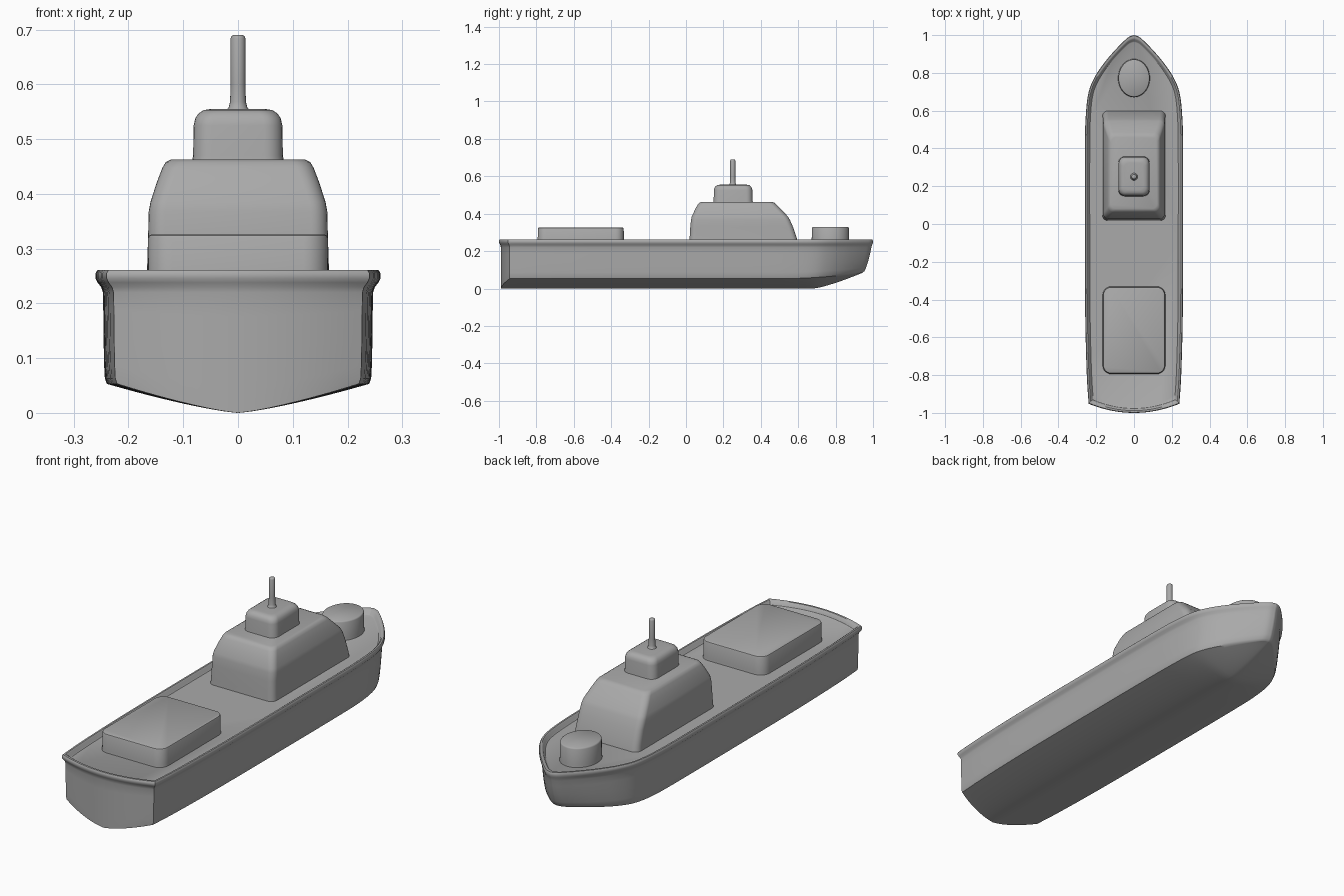
import bpy, bmesh, math

if "Cube" in bpy.data.objects:
    bpy.data.objects.remove(bpy.data.objects["Cube"])

grey = bpy.data.materials.new("ship grey")
grey.diffuse_color = (0.40, 0.40, 0.40, 1)
grey.use_nodes = True
grey.node_tree.nodes["Principled BSDF"].inputs["Base Color"].default_value = grey.diffuse_color


def finish(name, bm, angle=35):
    bmesh.ops.remove_doubles(bm, verts=bm.verts, dist=0.0004)
    bmesh.ops.recalc_face_normals(bm, faces=bm.faces)
    me = bpy.data.meshes.new(name)
    bm.to_mesh(me)
    bm.free()
    ob = bpy.data.objects.new(name, me)
    bpy.context.collection.objects.link(ob)
    me.materials.append(grey)
    bpy.ops.object.select_all(action='DESELECT')
    ob.select_set(True)
    bpy.context.view_layer.objects.active = ob
    bpy.ops.object.shade_smooth_by_angle(angle=math.radians(angle))
    return ob


def loft(bm, rings):
    rows = [[bm.verts.new(p) for p in r] for r in rings]
    n = len(rows[0])
    for a, b in zip(rows, rows[1:]):
        for i in range(n):
            k = (i + 1) % n
            bm.faces.new((a[i], a[k], b[k], b[i]))
    return rows


def block(name, rings, angle=35):
    bm = bmesh.new()
    rows = loft(bm, rings)
    bm.faces.new(rows[0])
    bm.faces.new(rows[-1])
    return finish(name, bm, angle)


def rrect(hx, y0, y1, r, z, seg=6):
    pts = []
    for cx, cy, a0 in ((hx - r, y1 - r, 0), (r - hx, y1 - r, 90),
                       (r - hx, y0 + r, 180), (hx - r, y0 + r, 270)):
        for i in range(seg + 1):
            a = math.radians(a0 + 90 * i / seg)
            pts.append((cx + r * math.cos(a), cy + r * math.sin(a), z))
    return pts


def ellipse(rx, ry, cy, z, n=40):
    return [(rx * math.cos(2 * math.pi * i / n), cy + ry * math.sin(2 * math.pi * i / n), z)
            for i in range(n)]


def spline(p, n=4):
    out = []
    for i in range(len(p) - 1):
        a, b, c, d = p[max(i - 1, 0)], p[i], p[i + 1], p[min(i + 2, len(p) - 1)]
        for s in range(n):
            t = s / n
            out.append(tuple(0.5 * (2 * b[k] + (c[k] - a[k]) * t
                       + (2 * a[k] - 5 * b[k] + 4 * c[k] - d[k]) * t * t
                       + (3 * b[k] - a[k] - 3 * c[k] + d[k]) * t ** 3) for k in (0, 1)))
    return out + [p[-1]]


# Hull plan: curved stern, then the side to the bow tip
CORNER = 8
stern = [(0.24 * i / CORNER, -1 + 0.048 * (i / CORNER) ** 2) for i in range(CORNER)]
side = spline([(0.24, -0.952), (0.25, -0.8), (0.258, -0.5), (0.26, -0.1), (0.26, 0.4),
               (0.255, 0.58), (0.24, 0.7), (0.207, 0.78), (0.16, 0.85), (0.11, 0.91),
               (0.06, 0.962), (0.028, 0.99), (0, 1.0)])
half = stern + side


def shaped(fx, tip, back):
    """Plan outline narrowed by fx, with its bow tip and stern moved."""
    return [(x * fx, y * back if y < 0 else
             (0.6 + (y - 0.6) * (tip - 0.6) / 0.4 if y > 0.6 else y)) for x, y in half]


def keel_z(y):
    return 0.085 * max(0, (y - 0.68) / 0.265) ** 1.3


def chine_z(y):
    return 0.053 + 0.032 * max(0, (y - 0.5) / 0.445) ** 2


chine = shaped(0.92, 0.945, 0.99)


def bottom_z(j, u):
    x, y = chine[j]
    w = chine[CORNER][0] if j < CORNER else max(x, 1e-6)
    return keel_z(y) + (chine_z(y) - keel_z(y)) * abs(u * x / w) ** 1.3


def ring(pts, zs):
    right = [(x, y, z) for (x, y), z in zip(pts, zs)]
    return right + [(-x, y, z) for x, y, z in right[-2:0:-1]]


N = len(half)
rings = []
# deck edge, inner rail and outer rail
for fx, tip, back, z in ((0.90, 0.962, 0.972, 0.240), (0.915, 0.968, 0.977, 0.243),
                         (0.935, 0.977, 0.983, 0.257), (0.955, 0.986, 0.988, 0.261),
                         (0.985, 0.997, 0.997, 0.261), (1.0, 1.0, 1.0, 0.255),
                         (1.0, 1.0, 1.0, 0.246), (0.985, 0.997, 0.996, 0.238),
                         (0.96, 0.994, 0.992, 0.230)):
    rings.append(ring(shaped(fx, tip, back), [z] * N))
# hull sides down to the chine
for fx, tip, f in ((0.947, 0.991, 1), (0.945, 0.986, 0.8), (0.943, 0.976, 0.5),
                   (0.939, 0.963, 0.2), (0.934, 0.954, 0.06), (0.92, 0.945, 0)):
    low = [bottom_z(j, 1) for j in range(N)]
    rings.append(ring(shaped(fx, tip, 0.99), [b + (0.22 - b) * f for b in low]))
bm = bmesh.new()
rows = loft(bm, rings)
bm.faces.new(rows[0])
# rounded vee bottom
COLS = 20
grid = [[bm.verts.new((chine[j][0] * u, chine[j][1], bottom_z(j, u)))
         for u in [2 * c / COLS - 1 for c in range(COLS + 1)]] for j in range(N)]
for a, b in zip(grid, grid[1:]):
    for c in range(COLS):
        bm.faces.new((a[c], a[c + 1], b[c + 1], b[c]))
finish("hull", bm)

# Main cabin with sloping front
block("cabin", [rrect(hx, y0, y1, r, z) for hx, y0, y1, r, z in (
    (0.168, 0.017, 0.600, 0.03, 0.235), (0.166, 0.019, 0.594, 0.03, 0.265),
    (0.164, 0.023, 0.572, 0.03, 0.33), (0.163, 0.027, 0.555, 0.03, 0.368),
    (0.160, 0.031, 0.545, 0.03, 0.385), (0.148, 0.048, 0.510, 0.03, 0.422),
    (0.138, 0.062, 0.485, 0.03, 0.448), (0.132, 0.070, 0.474, 0.03, 0.458),
    (0.122, 0.080, 0.460, 0.03, 0.463))], 40)

# Wheelhouse on the cabin roof
block("wheelhouse", [rrect(0.082 - d, 0.148 + d, 0.356 - d, 0.034 - d * 0.3, z) for d, z in (
    (-0.002, 0.458), (0, 0.470), (0.001, 0.525), (0.004, 0.538),
    (0.010, 0.547), (0.019, 0.553), (0.032, 0.555))], 40)

# Mast
block("mast", [ellipse(r, r, 0.25, z, 20) for r, z in (
    (0.022, 0.552), (0.017, 0.558), (0.0145, 0.568), (0.0135, 0.60),
    (0.0135, 0.684), (0.012, 0.688), (0.009, 0.690))], 40)

# Cargo hatch aft
block("cargo_hatch", [rrect(0.165 - d, -0.793 + d, -0.332 - d, 0.045 - d, z) for d, z in (
    (-0.002, 0.235), (0, 0.25), (0.001, 0.320), (0.003, 0.324), (0.007, 0.326))])

# Round drum on the foredeck
block("bow_drum", [ellipse(0.083 - d, 0.100 - d, 0.772, z) for d, z in (
    (-0.002, 0.235), (0, 0.25), (0.001, 0.323), (0.003, 0.327), (0.006, 0.329))])
